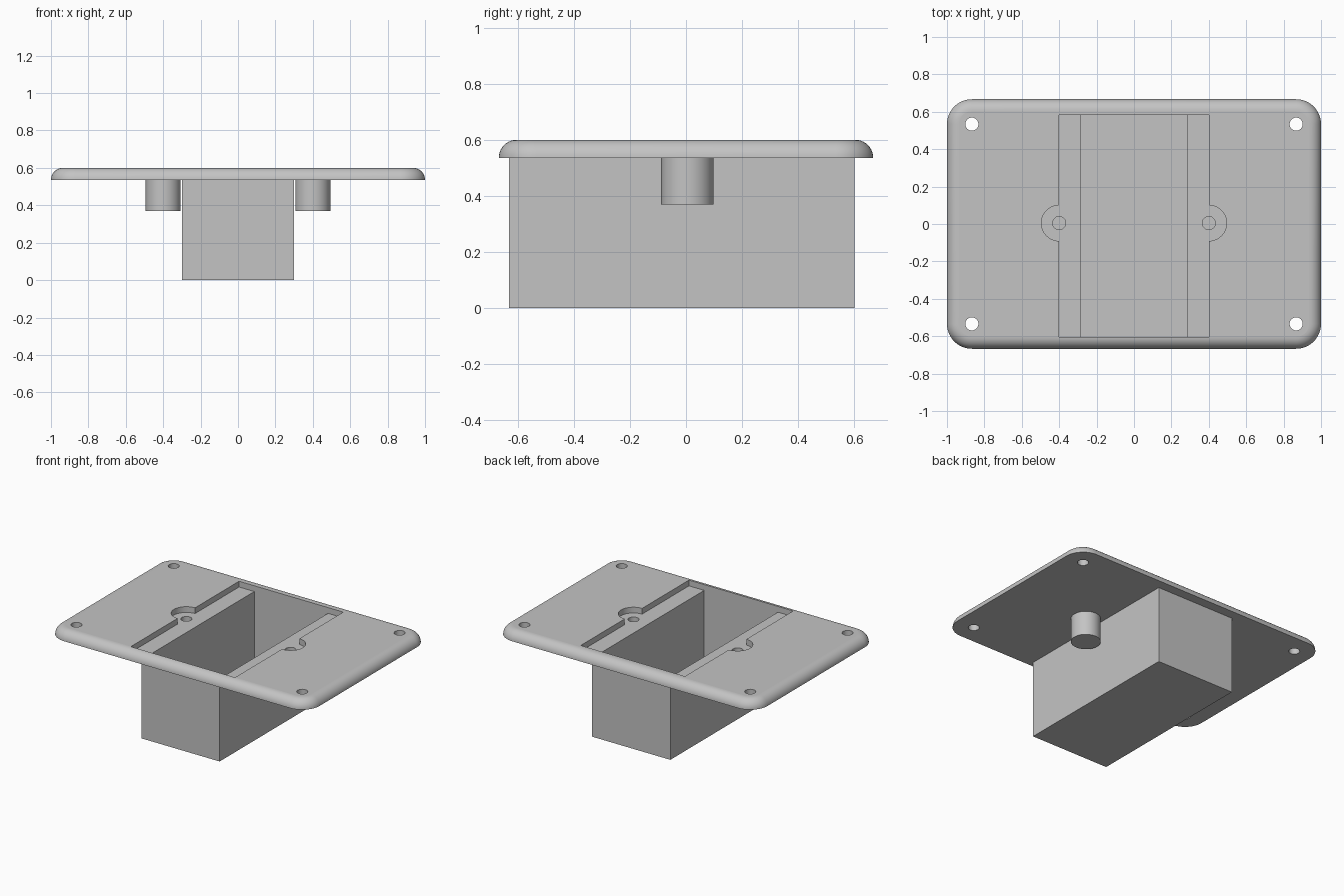
import bpy, bmesh, math

old = bpy.data.objects.get("Cube")
if old:
    bpy.data.objects.remove(old, do_unlink=True)

# Shared dimensions
TOP, UNDER = 0.6, 0.536          # plate top and underside
LEDGE = 0.56                     # floor of the shallow recess
HALF_X, HALF_Y, CORNER = 1.0, 0.667, 0.133
BACK, FRONT = 0.583, -0.604      # recess ends
BOSS_X, BOSS_R = 0.4, 0.0935
HOLE_R = 0.035

grey = bpy.data.materials.new("light grey")
grey.use_nodes = True
colour = (0.55, 0.55, 0.55, 1)
grey.diffuse_color = colour
grey.node_tree.nodes["Principled BSDF"].inputs["Base Color"].default_value = colour


def finish(bm, name):
    bmesh.ops.recalc_face_normals(bm, faces=bm.faces)
    mesh = bpy.data.meshes.new(name)
    bm.to_mesh(mesh)
    bm.free()
    mesh.materials.append(grey)
    ob = bpy.data.objects.new(name, mesh)
    bpy.context.collection.objects.link(ob)
    return ob


def block(name, x, y0, y1, z0, z1):
    """Box spanning -x..x, y0..y1, z0..z1."""
    bm = bmesh.new()
    bmesh.ops.create_cube(bm, size=1)
    bmesh.ops.scale(bm, vec=(2 * x, y1 - y0, z1 - z0), verts=bm.verts)
    bmesh.ops.translate(bm, vec=(0, (y0 + y1) / 2, (z0 + z1) / 2), verts=bm.verts)
    return finish(bm, name)


def cylinder(name, x, y, r, z0, z1, sides=48):
    bm = bmesh.new()
    bmesh.ops.create_cone(bm, cap_ends=True, segments=sides, radius1=r, radius2=r,
                          depth=z1 - z0)
    bmesh.ops.translate(bm, vec=(x, y, (z0 + z1) / 2), verts=bm.verts)
    return finish(bm, name)


def rounded_plate(name, steps=10, arc=12):
    """Rounded rectangle whose upper rim is a quarter round."""
    bm = bmesh.new()
    rings = []
    rim = TOP - UNDER
    for i in range(steps + 1):
        a = math.pi / 2 * i / steps
        r = CORNER - rim * (1 - math.cos(a))
        z = UNDER + rim * math.sin(a)
        ring = []
        for q, (sx, sy) in enumerate([(1, 1), (-1, 1), (-1, -1), (1, -1)]):
            for k in range(arc + 1):
                t = math.pi / 2 * (q + k / arc)
                ring.append(bm.verts.new((sx * (HALF_X - CORNER) + r * math.cos(t),
                                          sy * (HALF_Y - CORNER) + r * math.sin(t), z)))
        rings.append(ring)
    for low, high in zip(rings, rings[1:]):
        for j in range(len(low)):
            k = (j + 1) % len(low)
            bm.faces.new((low[j], low[k], high[k], high[j]))
    bm.faces.new(rings[0][::-1])
    bm.faces.new(rings[-1])
    return finish(bm, name)


def combine(target, tool, operation):
    mod = target.modifiers.new(operation.lower(), "BOOLEAN")
    mod.operation = operation
    mod.solver = "EXACT"
    mod.object = tool
    bpy.context.view_layer.objects.active = target
    bpy.ops.object.modifier_apply(modifier=mod.name)
    bpy.data.objects.remove(tool, do_unlink=True)


# Solid parts: plate, housing below it, and two screw bosses
plate = rounded_plate("flanged_housing")
combine(plate, block("housing", 0.3, -0.63, 0.6, 0, UNDER + 0.01), "UNION")
for side in (-1, 1):
    combine(plate, cylinder("screw_boss", side * BOSS_X, 0.005, BOSS_R, 0.369,
                            UNDER + 0.01), "UNION")

# Shallow recess and deep cavity
combine(plate, block("recess", BOSS_X, FRONT, BACK, LEDGE, TOP + 0.1), "DIFFERENCE")
combine(plate, block("cavity", 0.283, FRONT, BACK, 0.02, TOP + 0.1), "DIFFERENCE")

# Round pockets, blind screw holes and corner through-holes
for side in (-1, 1):
    combine(plate, cylinder("pocket", side * BOSS_X, 0.005, BOSS_R + 0.002, LEDGE,
                            TOP + 0.1), "DIFFERENCE")
    combine(plate, cylinder("screw_hole", side * BOSS_X, 0.005, HOLE_R, 0.4,
                            TOP + 0.1, 32), "DIFFERENCE")
    for end in (-1, 1):
        combine(plate, cylinder("corner_hole", side * (HALF_X - CORNER),
                                end * (HALF_Y - CORNER), HOLE_R, UNDER - 0.1,
                                TOP + 0.1, 32), "DIFFERENCE")

# Smooth rims and cylinders, flat horizontal faces
bpy.ops.object.select_all(action="DESELECT")
plate.select_set(True)
bpy.context.view_layer.objects.active = plate
bpy.ops.object.shade_smooth_by_angle(angle=math.radians(30))
for face in plate.data.polygons:
    if abs(face.normal.z) > 0.9995:
        face.use_smooth = False
